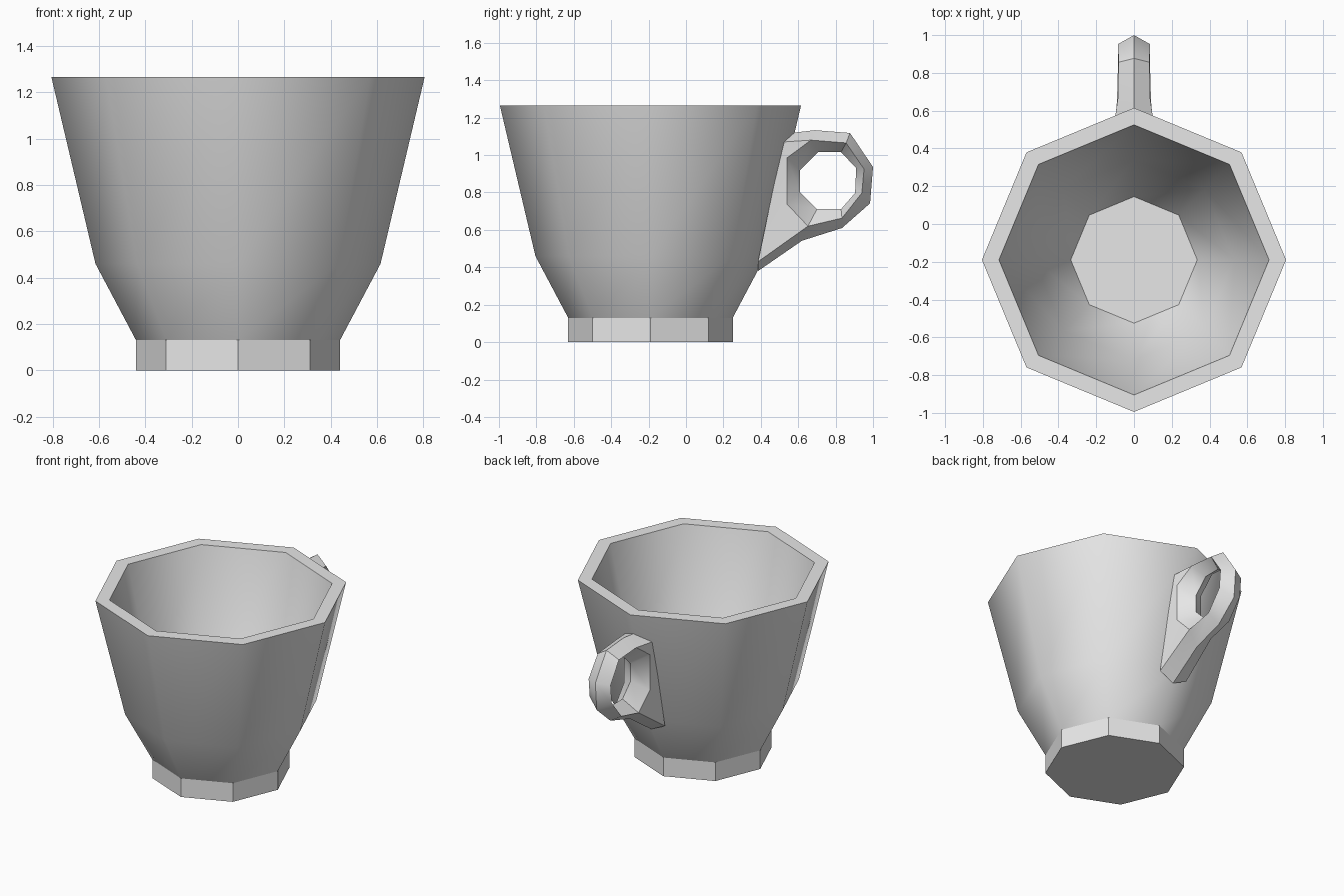
import bpy, math

if "Cube" in bpy.data.objects:
    bpy.data.objects.remove(bpy.data.objects["Cube"])

CY = -0.19   # cup axis in y

mat = bpy.data.materials.new("light_grey")
mat.diffuse_color = (0.8, 0.8, 0.8, 1)
mat.use_nodes = True
mat.node_tree.nodes["Principled BSDF"].inputs["Base Color"].default_value = mat.diffuse_color


def make(name, verts, faces):
    me = bpy.data.meshes.new(name)
    me.from_pydata(verts, [], faces)
    me.materials.append(mat)
    ob = bpy.data.objects.new(name, me)
    bpy.context.collection.objects.link(ob)
    return ob


def lathe(name, profile, cap_start, cap_end):
    """Revolve (radius, z) points into eight sides, corners on the axes."""
    v, f = [], []
    for r, z in profile:
        for k in range(8):
            a = k * math.pi / 4
            v.append((r * math.cos(a), CY + r * math.sin(a), z))
    for i in range(len(profile) - 1):
        for k in range(8):
            n = (k + 1) % 8
            f.append((i * 8 + k, i * 8 + n, i * 8 + 8 + n, i * 8 + 8 + k))
    if cap_start:
        f.append(tuple(range(7, -1, -1)))
    if cap_end:
        b = (len(profile) - 1) * 8
        f.append(tuple(range(b, b + 8)))
    return make(name, v, f)


# Foot: flat faceted ring with closed underside
lathe("foot", [(0.44, 0), (0.44, 0.13)], True, False)

# Bowl: outer wall, rim, inner wall, floor; walls smooth, rim and floor flat
bowl = lathe("bowl", [(0.44, 0.13), (0.615, 0.46), (0.805, 1.265),
                      (0.715, 1.265), (0.53, 0.49), (0.335, 0.16)], False, True)
for p in bowl.data.polygons:
    p.use_smooth = abs(p.normal.z) < 0.9
bowl.data.set_sharp_from_angle(angle=math.radians(60))

# Handle: (y, z, half width) side corners, outer ridge and hole ridge
side = [(0.668, 1.08, .085), (0.856, 1.065, .082), (0.952, 0.925, .085),
        (0.94, 0.797, .085), (0.834, 0.663, .085), (0.652, 0.62, .09),
        (0.54, 0.738, .1), (0.54, 0.985, .1)]
root_top, root_bot = (0.518, 1.07, .107), (0.385, 0.43, .107)
outer = [(0.575, 1.12), (0.69, 1.133), (0.877, 1.118), (1.0, 0.936),
         (0.984, 0.742), (0.834, 0.61), (0.62, 0.542), (0.385, 0.38)]
hole = [(0.706, 1.016), (0.829, 1.016), (0.91, 0.93), (0.904, 0.797),
        (0.829, 0.711), (0.70, 0.711), (0.61, 0.802), (0.61, 0.92)]

verts = [(0, y, z) for y, z in outer] + [(0, y, z) for y, z in hole]
faces = []
for s in (1, -1):
    b = len(verts)
    verts += [(s * w, y, z) for y, z, w in side + [root_top, root_bot]]
    rim = [b + 8] + [b + i for i in range(6)] + [b + 9]
    new = [(rim[i], rim[i + 1], i + 1, i) for i in range(7)]
    new += [(b + (i + 1) % 8, b + i, 8 + i, 8 + (i + 1) % 8) for i in range(8)]
    # flat plates joining the ring to the bowl
    new += [(b + 8, b + 7, b), (b + 8, b + 9, b + 6, b + 7), (b + 9, b + 5, b + 6)]
    faces += [f if s > 0 else f[::-1] for f in new]
faces = [f for f in faces]
handle = make("handle", verts, faces)

import bmesh
bm = bmesh.new()
bm.from_mesh(handle.data)
bmesh.ops.recalc_face_normals(bm, faces=bm.faces)
# the outermost face on +x must look outward
bm.faces.ensure_lookup_table()
ref = max(bm.faces, key=lambda f: f.calc_center_median().x)
if ref.normal.x < 0:
    bmesh.ops.reverse_faces(bm, faces=bm.faces)
bm.to_mesh(handle.data)
bm.free()
for p in handle.data.polygons:
    p.use_smooth = True
handle.data.set_sharp_from_angle(angle=math.radians(40))
